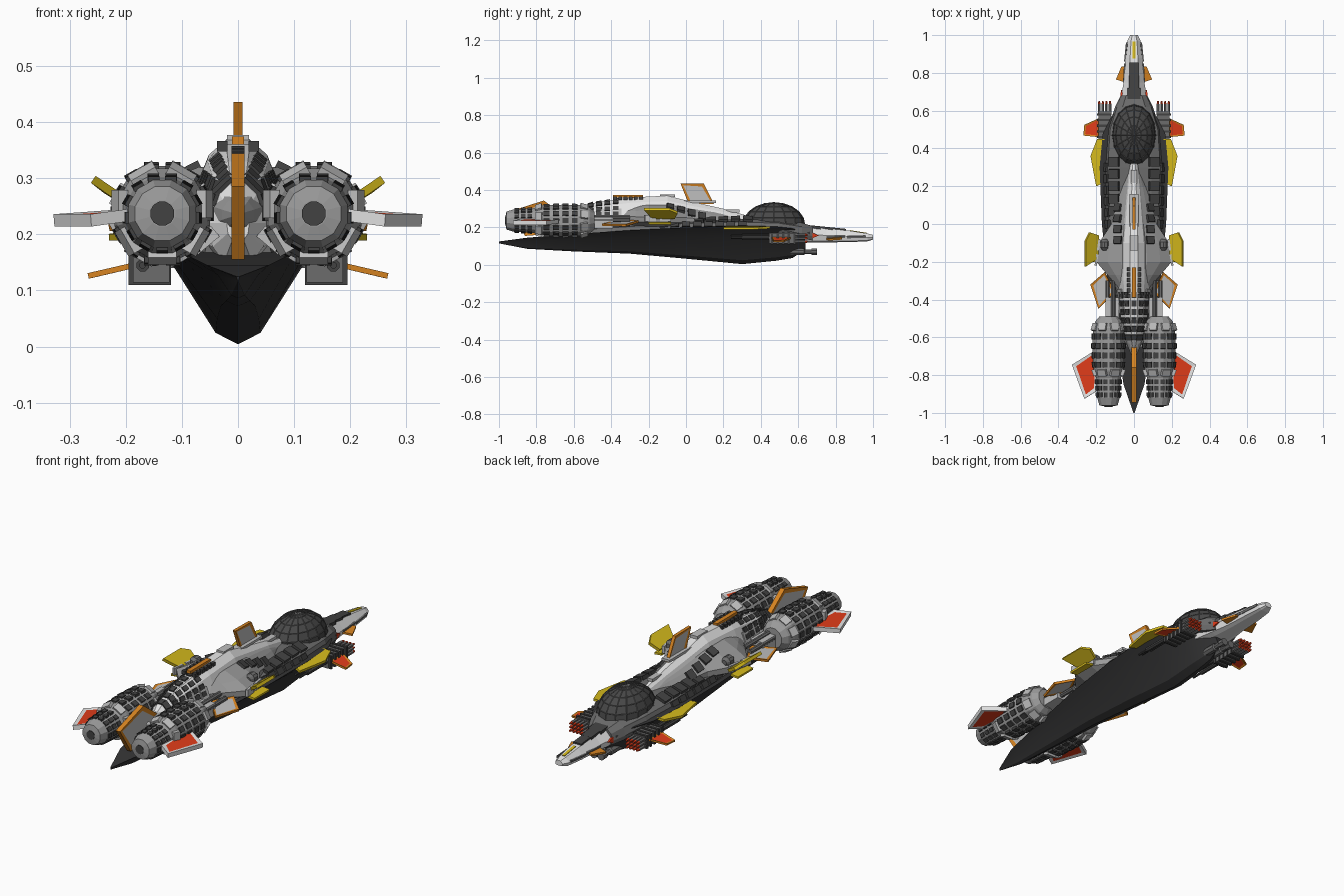
import bpy, bmesh, math
from mathutils import Vector, Matrix
from mathutils.bvhtree import BVHTree

if "Cube" in bpy.data.objects:
    bpy.data.objects.remove(bpy.data.objects["Cube"])

def mat(name, r, g, b):
    m = bpy.data.materials.new(name)
    m.diffuse_color = (r, g, b, 1)
    m.use_nodes = True
    m.node_tree.nodes["Principled BSDF"].inputs["Base Color"].default_value = m.diffuse_color
    return m

HULL = mat("hull_black", .035, .035, .036)
DARK = mat("tile_charcoal", .055, .055, .055)
GLASS = mat("canopy_charcoal", .065, .065, .065)
MID = mat("mid_grey", .15, .15, .15)
GREY = mat("grey", .33, .33, .33)
LIGHT = mat("light_grey", .52, .52, .52)
WHITE = mat("white", .78, .78, .78)
ORANGE = mat("orange", .68, .23, .015)
YELLOW = mat("yellow", .68, .5, .012)
RED = mat("red", .75, .045, .01)

def done(name, bm, mats, mirror=False, smooth=0):
    """Turn a bmesh into an object; return a search tree of its surface."""
    bmesh.ops.recalc_face_normals(bm, faces=bm.faces)
    bm.faces.ensure_lookup_table()
    tree = BVHTree.FromBMesh(bm)
    me = bpy.data.meshes.new(name)
    bm.to_mesh(me)
    bm.free()
    for m in mats:
        me.materials.append(m)
    if smooth:
        me.shade_smooth()
        me.set_sharp_from_angle(angle=math.radians(smooth))
    ob = bpy.data.objects.new(name, me)
    bpy.context.collection.objects.link(ob)
    if mirror:
        ob.modifiers.new("mirror", 'MIRROR')
    return tree

def skin(bm, rings):
    rings = [[bm.verts.new(p) for p in r] for r in rings]
    n = len(rings[0])
    for a, b in zip(rings, rings[1:]):
        for i in range(n):
            bm.faces.new((a[i], a[(i + 1) % n], b[(i + 1) % n], b[i]))
    bm.faces.new(rings[0])
    bm.faces.new(rings[-1])

def loft(name, stations, half, m, smooth=0):
    """Stations are (y, half width, bottom, top); half is the right side of the section."""
    sec = half + [(-u, v) for u, v in reversed(half) if u > 0]
    bm = bmesh.new()
    skin(bm, [[(u * w, y, zb + v * (zt - zb)) for u, v in sec] for y, w, zb, zt in stations])
    return done(name, bm, [m], smooth=smooth)

def lathe(name, profile, spots, n, m, mirror=True):
    """Turned shape along y, repeated at each (x, z) spot."""
    bm = bmesh.new()
    for cx, cz in spots:
        skin(bm, [[(cx + r * math.cos(t), y, cz + r * math.sin(t))
                   for t in (math.tau * (i + .5) / n for i in range(n))] for y, r in profile])
    return done(name, bm, [m], mirror)

def fin(name, pts, thick, frame, panel=None, inset=.016, mirror=True):
    """Flat plate with an optional inset panel of another colour on both faces."""
    bm = bmesh.new()
    f = bm.faces.new([bm.verts.new(p) for p in pts])
    f.normal_update()
    n = f.normal.copy()
    ext = bmesh.ops.extrude_face_region(bm, geom=[f], use_keep_orig=True)['geom']
    vs = [v for v in ext if isinstance(v, bmesh.types.BMVert)]
    bmesh.ops.translate(bm, verts=vs, vec=n * thick)
    bmesh.ops.translate(bm, verts=bm.verts, vec=n * -thick / 2)
    bmesh.ops.recalc_face_normals(bm, faces=bm.faces)
    if panel:
        big = [f for f in bm.faces if abs(f.normal.dot(n)) > .9]
        bmesh.ops.inset_individual(bm, faces=big, thickness=inset, depth=-.003)
        for f in big:
            f.material_index = 1
    done(name, bm, [frame, panel or frame], mirror)

def boxes(name, mats4, m, mirror=True):
    bm = bmesh.new()
    for mx in mats4:
        bmesh.ops.create_cube(bm, size=1, matrix=mx)
    done(name, bm, [m], mirror)

def box(loc, size, tilt=0):
    return Matrix.Translation(loc) @ Matrix.Rotation(tilt, 4, 'Y') @ Matrix.Diagonal((*size, 1))

def stick(tree, start, way, size):
    """Box matrix lying on the surface hit by a ray."""
    p, n, _, _ = tree.ray_cast(Vector(start), Vector(way).normalized())
    if p is None:
        return None
    if n.dot(Vector(way)) > 0:
        n = -n
    t = (Vector((0, 1, 0)) - n * n.y).normalized()
    rot = Matrix((t.cross(n), t, n)).transposed().to_4x4()
    return Matrix.Translation(p) @ rot @ Matrix.Diagonal((*size, 1))

def around(tree, ys, n, size, c, a0=0, a1=math.tau):
    """Rings of tiles facing a lengthwise axis through c = (x, z)."""
    out = []
    for y in ys:
        for i in range(n):
            a = a0 + (a1 - a0) * (i + .5) / n
            d = Vector((math.sin(a), 0, math.cos(a)))
            out.append(stick(tree, Vector((c[0], y, c[1])) + d * .4, -d, size))
    return [o for o in out if o]

# Black keel
loft("keel", [(-1, .003, .115, .125), (-.85, .055, .086, .145), (-.6, .095, .072, .165),
              (-.3, .14, .06, .185), (0, .17, .033, .2), (.3, .182, .004, .21),
              (.48, .165, .022, .205), (.57, .12, .037, .195), (.64, .06, .085, .17)],
     [(1, 1), (.65, .7), (.22, .1), (0, 0)], HULL, 25)

# Deck, fuselage and shoulder wings
deck = loft("deck", [(-.56, .06, .15, .2), (-.3, .115, .16, .22), (0, .15, .18, .235),
                     (.3, .155, .18, .245), (.5, .14, .17, .24), (.62, .1, .14, .225),
                     (.68, .07, .13, .205)], [(.6, 1), (.9, .75), (1, .3), (.9, 0)], MID)
body = loft("fuselage", [(-.67, .02, .19, .25), (-.62, .05, .15, .29), (-.5, .07, .15, .33),
                         (-.3, .085, .16, .36), (-.1, .08, .17, .37), (0, .068, .18, .345),
                         (.2, .045, .18, .3), (.32, .025, .18, .265)],
            [(.25, 1), (.65, .86), (1, .5), (.9, .2), (.5, 0)], WHITE)
wing = loft("shoulder_wings", [(.3, .03, .2, .25), (.2, .065, .2, .28), (0, .12, .205, .31),
                               (-.1, .185, .205, .32), (-.2, .2, .205, .32),
                               (-.27, .14, .21, .315), (-.34, .08, .22, .31)],
            [(.35, 1), (.7, .75), (1, .45), (1, .2), (.7, 0)], GREY)
boxes("wing_edge_plates", [stick(wing, (.5, y, .25), (-1, 0, 0), (.035, .06, .012)) for y in (-.19, -.11)], LIGHT)
lathe("tail_cap", [(-.7, .012), (-.66, .03), (-.62, .045)], [(0, .235)], 10, GREY, False)
boxes("tail_tiles", around(body, (-.6, -.555, -.51, -.465, -.42, -.375), 7, (.024, .03, .014),
                           (0, .25), -1.5, 1.5), DARK, False)
boxes("side_panels", [stick(body, (.5, y, .27), (-1, 0, 0), (.06, .05, .01)) for y in (-.45, -.37)], LIGHT)

# Spine details
boxes("spine_blocks", [box((.028, -.24 - .028 * i, .357), (.018, .02, .018)) for i in range(6)], DARK)
boxes("spine_strip", [box((0, -.31, .367), (.022, .16, .014))], ORANGE, False)
boxes("spine_humps", [box((0, -.1, .37), (.04, .08, .014)), box((0, .06, .338), (.045, .2, .012)),
                      box((0, .25, .288), (.03, .07, .014))], LIGHT, False)
lathe("wing_turrets", [(-.14, .012), (-.125, .024), (-.095, .024), (-.08, .012)], [(.155, .275)], 10, MID)

# Dark tiles along the deck and wing roots
tiles = [stick(wing, (.085, .2 - .057 * i, .6), (0, 0, -1), (.045, .04, .022)) for i in range(6)]
tiles += [stick(deck, (.105, .33 - .065 * i, .6), (0, 0, -1), (.055, .05, .03)) for i in range(5)]
tiles += [stick(deck, (.5, .3 - .06 * i, .215), (-1, 0, 0), (.03, .045, .02)) for i in range(8)]
boxes("deck_tiles", [t for t in tiles if t], DARK)

# Faceted canopy with lattice
def dome(name, grow, m):
    bm = bmesh.new()
    bmesh.ops.create_uvsphere(bm, u_segments=16, v_segments=10, radius=1,
        matrix=Matrix.Translation((0, .47, .215)) @ Matrix.Diagonal((.118 + grow, .165 + grow, .118 + grow, 1)))
    bmesh.ops.delete(bm, geom=[v for v in bm.verts if v.co.z < .17], context='VERTS')
    done(name, bm, [m])
    return bpy.data.objects[name]
dome("canopy", 0, GLASS)
w = dome("canopy_lattice", .001, MID).modifiers.new("wire", 'WIREFRAME')
w.thickness = .003

# Nose
nose = loft("nose", [(.55, .09, .12, .215), (.65, .072, .12, .205), (.75, .055, .12, .195),
                     (.88, .046, .122, .182), (.97, .035, .126, .168), (1, .02, .135, .16)],
            [(.45, 1), (1, .5), (.85, .1), (.5, 0)], WHITE)
boxes("nose_stripe", [stick(nose, (0, .92, .5), (0, 0, -1), (.014, .09, .006))], YELLOW, False)
boxes("nose_top_panels", [stick(nose, (0, y, .5), (0, 0, -1), (wd, ln, .016))
                          for y, wd, ln in ((.69, .07, .06), (.75, .055, .07), (.82, .045, .07))], DARK, False)
boxes("nose_side_slots", [stick(nose, (.4, y, .15), (-1, 0, 0), (.012, .1, .008)) for y in (.8, .91)]
      + [stick(nose, (.4, .645, .16), (-1, 0, 0), (.03, .03, .012))], MID)
fin("nose_fins", [(.045, .75, .14), (.095, .765, .135), (.065, .835, .14), (.045, .83, .145)], .01, ORANGE)
fin("red_markers", [(.068, .675, .143), (.068, .675, .172), (.064, .71, .157)], .009, RED)
lathe("chin_gun", [(.56, .02), (.63, .02), (.635, .014), (.67, .014), (.67, .019), (.7, .019)],
      [(.02, .07)], 8, MID)

# Missile pods with red-tipped tubes
boxes("pods", [box((.155, .52, .142), (.065, .15, .055)), box((.11, .52, .155), (.06, .08, .03))], MID)
boxes("pod_ribs", [box((.157, .46 + .03 * i, .142), (.076, .012, .064)) for i in range(5)], DARK)
spots = [(.127 + .019 * i, z) for i in range(4) for z in (.124, .142, .16)]
lathe("missile_tubes", [(.58, .008), (.635, .008)], spots, 6, MID)
lathe("missile_tips", [(.635, .008), (.65, .005)], spots, 6, RED)
lathe("side_barrels", [(.24, .006), (.3, .006), (.3, .012), (.46, .012)], [(.15, .155), (.17, .145)], 8, DARK)
fin("pod_fins", [(.185, .46, .145), (.267, .468, .126), (.262, .525, .127), (.185, .56, .145)],
    .01, ORANGE, RED, .012)

# Engines
E = (.135, .237)
eng = lathe("engines", [(-.965, .024), (-.96, .05), (-.92, .062), (-.815, .068), (-.775, .083),
                        (-.65, .088), (-.55, .084), (-.515, .072), (-.49, .05)], [E], 12, GREY)
lathe("engine_cores", [(-.968, .022), (-.955, .022)], [E], 12, DARK)
boxes("engine_tiles", around(eng, (-.745, -.695, -.645, -.595), 14, (.026, .031, .014), E)
      + around(eng, (-.905, -.87, -.835), 13, (.02, .024, .012), E), DARK)
boxes("engine_blocks", around(eng, (-.787,), 7, (.05, .035, .018), E)
      + around(eng, (-.545,), 8, (.042, .04, .012), E), LIGHT)
boxes("engine_pylons", [box((.065, -.56, .215), (.09, .1, .05), .3), box((.06, -.62, .19), (.05, .06, .025), .7),
                        box((.115, -.45, .225), (.07, .12, .06))], LIGHT)
lathe("engine_pipes", [(-.52, .012), (-.3, .012)], [(.11, .255), (.125, .215), (.14, .24)], 8, MID)

# Fins
fin("engine_fins", [(.19, -.66, .235), (.328, -.745, .225), (.262, -.925, .225), (.19, -.88, .235)],
    .022, WHITE, RED, .024)
fin("rear_side_fins", [(.155, -.255, .232), (.23, -.32, .212), (.188, -.448, .214), (.1, -.36, .235)],
    .012, ORANGE, LIGHT)
fin("top_fin", [(0, -.03, .436), (0, .095, .434), (0, .15, .325), (0, .015, .325)], .016, ORANGE, LIGHT, .018, False)
fin("tail_fin", [(0, -.62, .24), (0, -.76, .344), (0, -.945, .285), (0, -.86, .155), (0, -.66, .17)],
    .024, ORANGE, LIGHT, .024, False)
fin("upper_yellow_fins", [(.19, -.06, .252), (.235, -.045, .28), (.258, -.09, .298), (.258, -.225, .298), (.19, -.18, .252)],
    .015, YELLOW)
fin("front_yellow_fins", [(.155, .45, .2), (.195, .45, .2), (.23, .36, .195), (.2, .2, .195), (.155, .22, .2)],
    .012, YELLOW)
boxes("wing_yellow_strips", [box((.21, -.14, .222), (.04, .12, .01), .1)], YELLOW)
